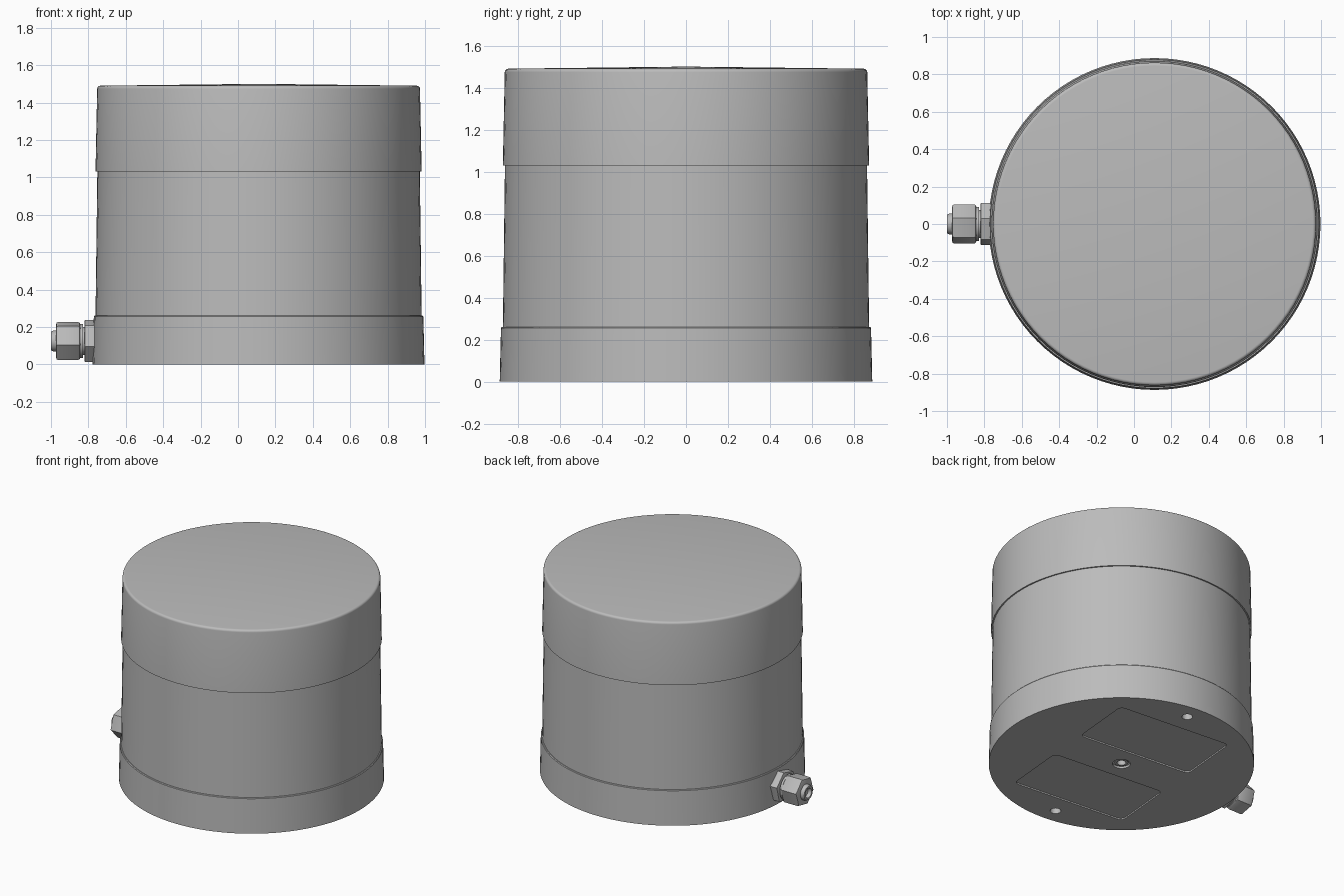
import bpy, bmesh, math
from mathutils import Matrix, Vector

cube = bpy.data.objects.get("Cube")
if cube:
    bpy.data.objects.remove(cube)

CX = 0.11                      # body axis
TILT = math.radians(-5)        # turn of the underside features

grey = bpy.data.materials.new("light grey")
grey.use_nodes = True
colour = (0.5, 0.5, 0.5, 1)
grey.diffuse_color = colour
grey.node_tree.nodes["Principled BSDF"].inputs["Base Color"].default_value = colour


def finish(name, bm, matrix, smooth=True):
    bmesh.ops.remove_doubles(bm, verts=bm.verts, dist=1e-5)
    bmesh.ops.recalc_face_normals(bm, faces=bm.faces)
    mesh = bpy.data.meshes.new(name)
    bm.to_mesh(mesh)
    bm.free()
    mesh.materials.append(grey)
    obj = bpy.data.objects.new(name, mesh)
    bpy.context.collection.objects.link(obj)
    obj.matrix_world = matrix
    if smooth:
        shade(obj)
    return obj


def shade(obj):
    bpy.ops.object.select_all(action='DESELECT')
    obj.select_set(True)
    bpy.context.view_layer.objects.active = obj
    bpy.ops.object.shade_smooth_by_angle(angle=math.radians(30))


def lathe(name, profile, matrix, steps=96):
    """Spin (radius, height) points around the local z axis."""
    bm = bmesh.new()
    verts = [bm.verts.new((r, 0, z)) for r, z in profile]
    edges = [bm.edges.new(pair) for pair in zip(verts, verts[1:])]
    bmesh.ops.spin(bm, geom=verts + edges, cent=(0, 0, 0), axis=(0, 0, 1),
                   angle=math.tau, steps=steps, use_merge=True)
    return finish(name, bm, matrix)


def hex_prism(name, radius, low, high, turn, bevel, matrix):
    bm = bmesh.new()
    bmesh.ops.create_cone(bm, cap_ends=True, segments=6, radius1=radius, radius2=radius,
                          depth=high - low,
                          matrix=Matrix.Translation((0, 0, (low + high) / 2))
                          @ Matrix.Rotation(turn, 4, 'Z'))
    rims = [e for e in bm.edges if abs(e.verts[0].co.z - e.verts[1].co.z) < 1e-4]
    bmesh.ops.bevel(bm, geom=rims, offset=bevel, segments=2, affect='EDGES', profile=0.5)
    return finish(name, bm, matrix)


def cut(target, cutters):
    for cutter in cutters:
        mod = target.modifiers.new(cutter.name, 'BOOLEAN')
        mod.operation = 'DIFFERENCE'
        mod.solver = 'EXACT'
        mod.object = cutter
    bpy.context.view_layer.update()
    result = bpy.data.meshes.new_from_object(
        target.evaluated_get(bpy.context.evaluated_depsgraph_get()))
    target.modifiers.clear()
    target.data = result
    for cutter in cutters:
        bpy.data.objects.remove(cutter)
    shade(target)


# Body: base ring, tapered housing and cap
body = Matrix.Translation((CX, 0, 0))
base = lathe("base", [(0, 0), (0.887, 0), (0.881, 0.255), (0.877, 0.26), (0, 0.26)], body)
lathe("housing", [(0.872, 0.25), (0.862, 1.04)], body)
fillet = [(0.846 + 0.017 * math.cos(a), 1.473 + 0.017 * math.sin(a))
          for a in (math.pi / 2 * i / 5 for i in range(6))]
lathe("cap", [(0.855, 1.03), (0.872, 1.03)] + fillet + [(0, 1.5)], body)

# Underside: two shallow recesses, two fixing holes and a central socket
under = body @ Matrix.Rotation(TILT, 4, 'Z')
cutters = []
for side in (1, -1):
    bm = bmesh.new()
    bmesh.ops.create_cube(bm, size=1, matrix=Matrix.Translation((0, side * 0.385, 0))
                          @ Matrix.Diagonal((0.88, 0.47, 0.02, 1)))
    uprights = [e for e in bm.edges if abs(e.verts[0].co.z - e.verts[1].co.z) > 0.01]
    bmesh.ops.bevel(bm, geom=uprights, offset=0.035, segments=3, affect='EDGES', profile=0.5)
    cutters.append(finish("recess_cutter", bm, under, False))
    cutters.append(lathe("hole_cutter", [(0, -0.05), (0.036, -0.05), (0.036, 0.08), (0, 0.08)],
                         under @ Matrix.Translation((0, side * 0.768, 0)), 24))
cutters.append(lathe("socket_cutter", [(0, -0.05), (0.06, -0.05), (0.06, 0.015),
                                       (0.035, 0.025), (0.035, 0.1), (0, 0.1)], under, 32))
cut(base, cutters)
lathe("socket_bush", [(0.03, 0.09), (0.03, 0.008), (0.046, 0.008), (0.046, 0.04)], under, 32)

# Cable gland, its local z pointing outwards along -x
gland = Matrix.Translation((0, 0, 0.125)) @ Vector((-1, 0, 0)).to_track_quat('Z', 'Y').to_matrix().to_4x4()
hex_prism("gland_flange", 0.116, 0.74, 0.82, math.radians(15), 0.004, gland)
lathe("gland_neck", [(0, 0.8), (0.075, 0.8), (0.075, 0.828), (0.092, 0.83),
                     (0.092, 0.846), (0, 0.846)], gland, 32)
hex_prism("gland_nut", 0.107, 0.843, 0.973, math.radians(18), 0.012, gland)
lathe("gland_tip", [(0.056, 0.965), (0.056, 0.985), (0.05, 1.0), (0.036, 1.0),
                    (0.03, 0.975), (0, 0.975)], gland, 32)
